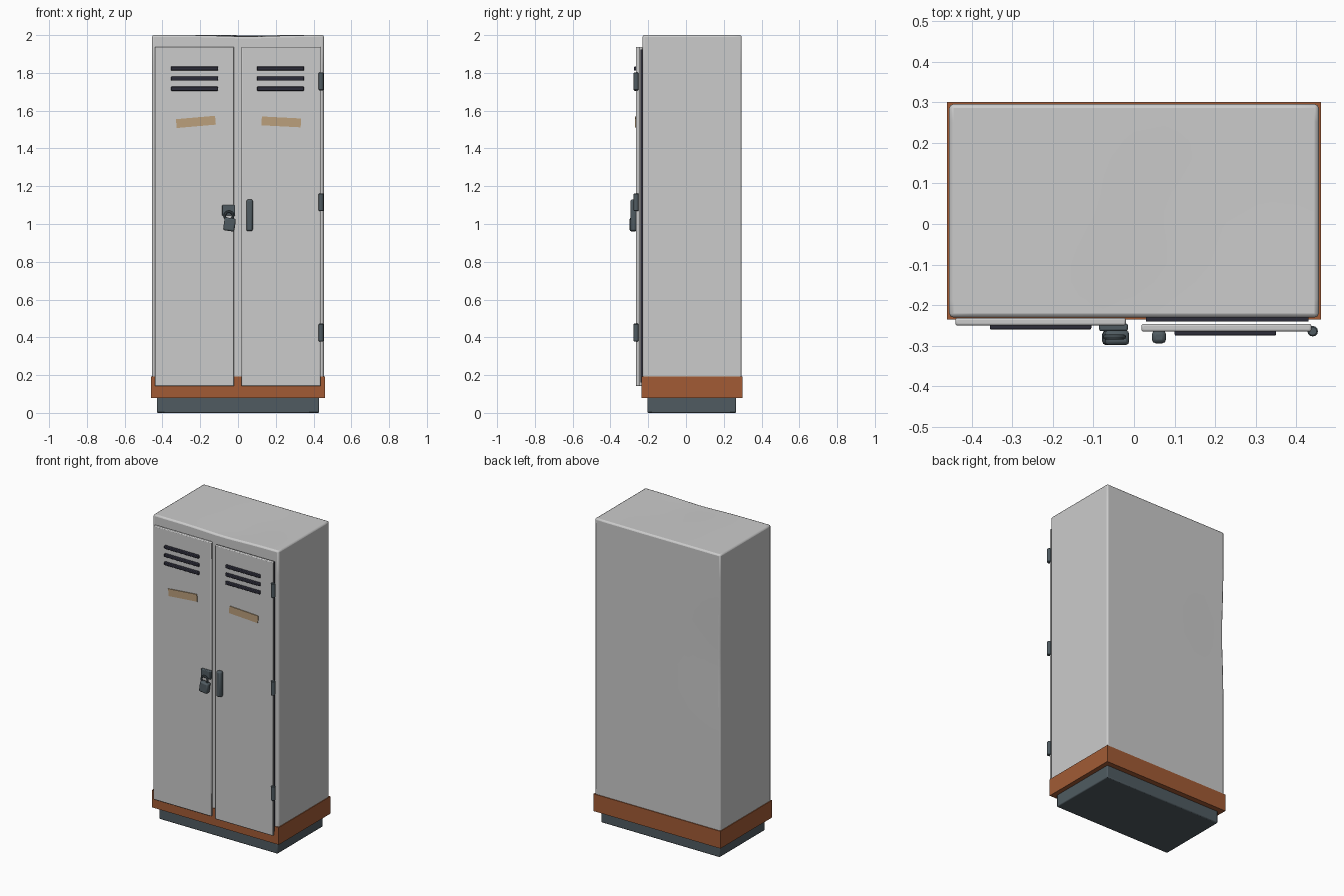
import bpy, bmesh
from math import radians, exp
from mathutils import Vector, Matrix

if "Cube" in bpy.data.objects:
    bpy.data.objects.remove(bpy.data.objects["Cube"])


def material(name, rgb):
    m = bpy.data.materials.new(name)
    m.diffuse_color = (*rgb, 1)
    m.use_nodes = True
    m.node_tree.nodes["Principled BSDF"].inputs["Base Color"].default_value = m.diffuse_color
    return m


SLATE = material("slate_metal", (0.08, 0.105, 0.12))
RUST = material("rust", (0.36, 0.105, 0.036))
DARK = material("dark_slot", (0.025, 0.025, 0.04))
CARD = material("card", (0.5, 0.35, 0.2))


def finish(obj, mat):
    if mat:
        obj.data.materials.append(mat)
    bpy.ops.object.select_all(action='DESELECT')
    obj.select_set(True)
    bpy.context.view_layer.objects.active = obj
    bpy.ops.object.shade_smooth_by_angle(angle=radians(40))
    return obj


def box(name, x, y, z, bevel=0.0, mat=None, tilt=0.0, cuts=0, dents=()):
    """Box from (min, max) ranges, tilted about y, with optional (point, push, radius) dents."""
    lo, hi = Vector((x[0], y[0], z[0])), Vector((x[1], y[1], z[1]))
    mid = (lo + hi) / 2
    bm = bmesh.new()
    bmesh.ops.create_cube(bm, size=1, matrix=Matrix.Diagonal((*(hi - lo), 1)))
    if cuts:
        bmesh.ops.subdivide_edges(bm, edges=bm.edges[:], cuts=cuts, use_grid_fill=True)
    for point, push, radius in dents:
        for v in bm.verts:
            d = (v.co + mid - Vector(point)).length / radius
            v.co += Vector(push) * exp(-d * d * 2)
    mesh = bpy.data.meshes.new(name)
    bm.to_mesh(mesh)
    bm.free()
    obj = bpy.data.objects.new(name, mesh)
    obj.location = mid
    obj.rotation_euler.y = radians(tilt)
    bpy.context.collection.objects.link(obj)
    if bevel:
        b = obj.modifiers.new("bevel", 'BEVEL')
        b.width = bevel
        b.segments = 2
        b.limit_method = 'ANGLE'
        b.angle_limit = radians(40)
    return finish(obj, mat)


# Base and dented cabinet
box("plinth", (-0.43, 0.43), (-0.205, 0.265), (0, 0.085), 0.006, SLATE)
box("rust_band", (-0.46, 0.46), (-0.235, 0.30), (0.08, 0.193), 0, RUST)
box("cabinet_body", (-0.455, 0.455), (-0.23, 0.295), (0.085, 2.0), 0.01, cuts=11, dents=[
    ((0.05, -0.23, 2.0), (0, 0, -0.007), 0.25),
    ((-0.455, 0.295, 1.3), (0.007, -0.005, 0), 0.35),
    ((0.1, 0.03, 2.0), (0, 0, -0.004), 0.3)])

# Dark opening behind the door left ajar
box("door_opening", (0.03, 0.43), (-0.24, -0.228), (0.16, 1.925), 0, DARK)

# Doors: the left one is shut, the right one stands proud
for side, x, front, slot_x, card_x, card_tilt in (
        ("left", (-0.44, -0.02), -0.25, -0.23, -0.223, -5),
        ("right", (0.018, 0.437), -0.265, 0.225, 0.229, 3)):
    box(side + "_door", x, (front, front + 0.019), (0.142, 1.938), 0.005)
    for i in range(3):
        z = 1.716 + i * 0.0535
        box(f"{side}_vent_{i + 1}", (slot_x - 0.125, slot_x + 0.125),
            (front - 0.01, front + 0.004), (z - 0.011, z + 0.011), 0.004, DARK)
    box(side + "_name_card", (card_x - 0.104, card_x + 0.104),
        (front - 0.005, front + 0.002), (1.517, 1.564), 0, CARD, card_tilt)

# Hinge barrels on the right door
for i, z in enumerate((0.425, 1.115, 1.755)):
    bpy.ops.mesh.primitive_cylinder_add(vertices=12, radius=0.013, depth=0.094,
                                        location=(0.44, -0.264, z))
    hinge = bpy.context.object
    hinge.name = f"hinge_{i + 1}"
    b = hinge.modifiers.new("bevel", 'BEVEL')
    b.width = 0.003
    b.limit_method = 'ANGLE'
    finish(hinge, SLATE)

# Pull handle
box("handle", (0.044, 0.079), (-0.294, -0.262), (0.962, 1.13), 0.01, SLATE)

# Hasp and hanging padlock
box("hasp", (-0.086, -0.015), (-0.264, -0.245), (1.045, 1.1), 0.005, SLATE)
bpy.ops.mesh.primitive_torus_add(major_segments=24, minor_segments=8, major_radius=0.022,
                                 minor_radius=0.0065, location=(-0.048, -0.278, 1.043),
                                 rotation=(radians(90), 0, 0))
bpy.context.object.name = "padlock_shackle"
finish(bpy.context.object, SLATE)
box("padlock_body", (-0.075, -0.015), (-0.298, -0.262), (0.963, 1.032), 0.009, SLATE, 8)
